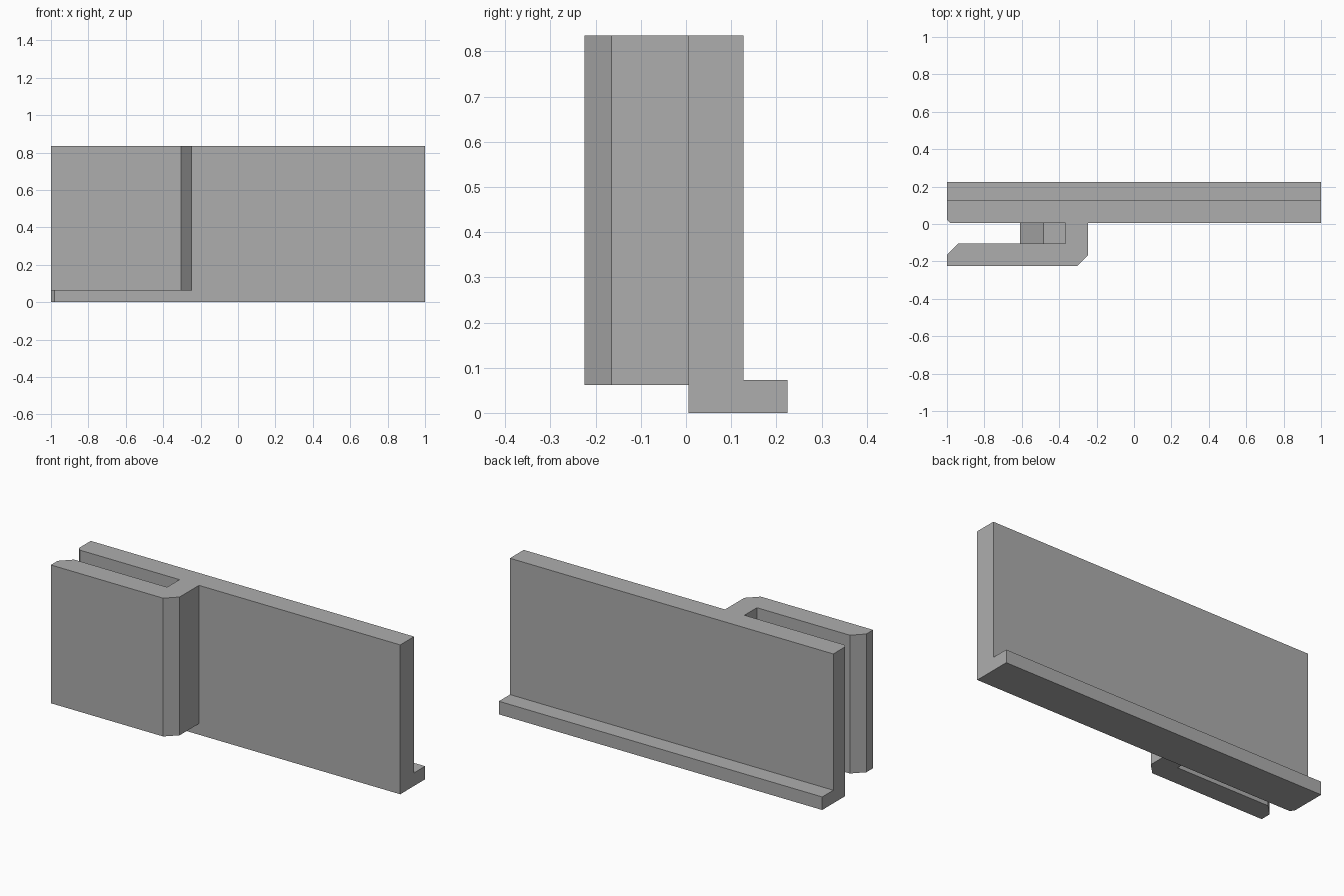
import bpy
import bmesh
from mathutils import Vector

cube = bpy.data.objects.get("Cube")
if cube:
    bpy.data.objects.remove(cube, do_unlink=True)

# Single plain grey
grey = bpy.data.materials.new("plain grey")
grey.use_nodes = True
COLOUR = (0.42, 0.42, 0.42, 1)
grey.diffuse_color = COLOUR
grey.node_tree.nodes["Principled BSDF"].inputs["Base Color"].default_value = COLOUR


def prism(name, points, offset):
    """Close an outline of 3D points and extrude it by the offset."""
    bm = bmesh.new()
    face = bm.faces.new([bm.verts.new(p) for p in points])
    out = bmesh.ops.extrude_face_region(bm, geom=[face])
    moved = [v for v in out["geom"] if isinstance(v, bmesh.types.BMVert)]
    bmesh.ops.translate(bm, verts=moved, vec=Vector(offset))
    bmesh.ops.recalc_face_normals(bm, faces=bm.faces)
    mesh = bpy.data.meshes.new(name)
    bm.to_mesh(mesh)
    bm.free()
    mesh.materials.append(grey)
    obj = bpy.data.objects.new(name, mesh)
    bpy.context.collection.objects.link(obj)
    return obj


def upright(name, outline, bottom, top):
    return prism(name, [(x, y, bottom) for x, y in outline], (0, 0, top - bottom))


TOP = 0.835
FRONT, BACK = 0.005, 0.127      # wall faces
HOOK_BASE = 0.062
OUTER, INNER = -0.225, -0.105   # clip plate faces
WEB_R, WEB_L = -0.245, -0.365
CH = 0.06                       # clip chamfer
NICK = 0.018                    # small wall corner chamfer

# Long wall with one bevelled upright corner
upright("wall", [(-1 + NICK, FRONT), (1, FRONT), (1, BACK), (-1, BACK),
                 (-1, FRONT + NICK)], 0, TOP)

# Ledge along the foot of the back
upright("back_ledge", [(-1, BACK), (1, BACK), (1, 0.225), (-1, 0.225)], 0, 0.073)

# J-shaped clip on the front
upright("front_clip", [(WEB_R, FRONT), (WEB_L, FRONT), (WEB_L, INNER),
                       (-1 + CH, INNER), (-1, INNER - CH), (-1, OUTER),
                       (WEB_R - CH, OUTER), (WEB_R, OUTER + CH)], HOOK_BASE, TOP)

# Sloped stop inside the slot
STOP_FLAT, STOP_TIP = -0.485, -0.61
LOW, HIGH = 0.25, 0.65
SLOPE = STOP_FLAT - STOP_TIP
stop = [(WEB_L, LOW), (WEB_L, HIGH), (STOP_FLAT, HIGH),
        (STOP_TIP, HIGH - SLOPE), (STOP_TIP, LOW + SLOPE), (STOP_FLAT, LOW)]
prism("slot_stop", [(x, INNER, z) for x, z in stop], (0, FRONT - INNER, 0))
